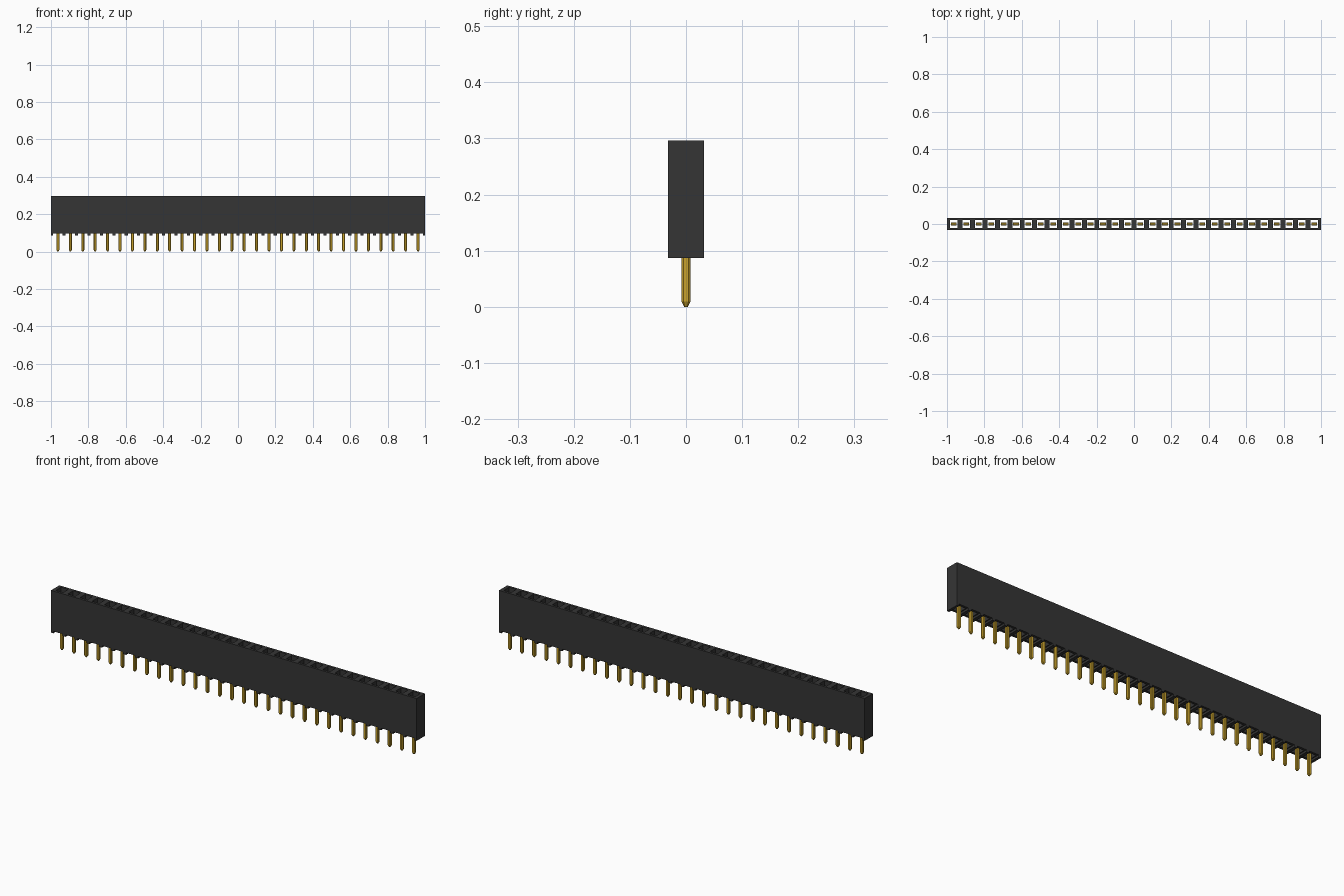
import bpy, bmesh, math
from mathutils import Matrix

cube = bpy.data.objects.get("Cube")
if cube:
    bpy.data.objects.remove(cube, do_unlink=True)

COUNT, PITCH = 30, 0.0664
HALF_Y, TOP, FLOOR, FOOT = 0.0325, 0.296, 0.097, 0.087
HOLE_X, HOLE_Y = 0.020, 0.021      # socket half sizes
NOTCH = 0.025                      # half width of the gap between feet
centres = [(i - (COUNT - 1) / 2) * PITCH for i in range(COUNT)]


def material(name, rgb, rough, metal=0.0):
    m = bpy.data.materials.new(name)
    m.use_nodes = True
    m.diffuse_color = (*rgb, 1)
    shader = next(n for n in m.node_tree.nodes if n.type == 'BSDF_PRINCIPLED')
    shader.inputs["Base Color"].default_value = (*rgb, 1)
    shader.inputs["Roughness"].default_value = rough
    shader.inputs["Metallic"].default_value = metal
    return m


black = material("black_plastic", (0.036, 0.036, 0.036), 0.6)
gold = material("gold_contact", (0.58, 0.36, 0.025), 0.4)


def to_mesh(bm, name, mat):
    bmesh.ops.recalc_face_normals(bm, faces=bm.faces)
    me = bpy.data.meshes.new(name)
    bm.to_mesh(me)
    bm.free()
    me.materials.append(mat)
    return me


def add(name, me, x=0.0):
    ob = bpy.data.objects.new(name, me)
    ob.location.x = x
    bpy.context.collection.objects.link(ob)
    return ob


def box(bm, x0, x1, y0, y1, z0, z1):
    mat = Matrix.Translation(((x0 + x1) / 2, (y0 + y1) / 2, (z0 + z1) / 2)) \
        @ Matrix.Diagonal((x1 - x0, y1 - y0, z1 - z0, 1))
    return bmesh.ops.create_cube(bm, size=1, matrix=mat)["verts"]


# Long side walls: comb-shaped outline with a notch under every pin
outline = [(1, TOP), (-1, TOP), (-1, FOOT)]
for x in centres:
    outline += [(x - NOTCH, FOOT), (x - NOTCH, FLOOR),
                (x + NOTCH, FLOOR), (x + NOTCH, FOOT)]
outline.append((1, FOOT))
for name, y0, y1 in (("front_wall", -HALF_Y, -HOLE_Y), ("back_wall", HOLE_Y, HALF_Y)):
    bm = bmesh.new()
    face = bm.faces.new([bm.verts.new((x, y0, z)) for x, z in outline])
    new = bmesh.ops.extrude_face_region(bm, geom=[face])["geom"]
    bmesh.ops.translate(bm, vec=(0, y1 - y0, 0),
                        verts=[v for v in new if isinstance(v, bmesh.types.BMVert)])
    bmesh.ops.triangulate(bm, faces=[f for f in bm.faces if len(f.verts) > 4])
    add(name, to_mesh(bm, name, black))

# Partitions between sockets, each with a narrow foot
bm = bmesh.new()
edges = [-1] + [x + s * HOLE_X for x in centres for s in (-1, 1)] + [1]
feet = [-1] + [x + s * NOTCH for x in centres for s in (-1, 1)] + [1]
for i in range(0, len(edges), 2):
    box(bm, edges[i], edges[i + 1], -HOLE_Y, HOLE_Y, FLOOR, TOP)
    box(bm, feet[i], feet[i + 1], -HOLE_Y, HOLE_Y, FOOT, FLOOR)
add("socket_partitions", to_mesh(bm, "socket_partitions", black))

# Contact: chamfered post with a tapered tip, carrying two spring blades
bm = bmesh.new()
R, C = 0.008, 0.0045
ring = [(R, -C), (R, C), (C, R), (-C, R), (-R, C), (-R, -C), (-C, -R), (C, -R)]
rows = [[bm.verts.new((x * s, y * s, z)) for x, y in ring]
        for z, s in ((0, 0.4), (0.009, 1), (0.15, 1))]
for a, b in zip(rows, rows[1:]):
    for i in range(8):
        j = (i + 1) % 8
        bm.faces.new((a[i], a[j], b[j], b[i]))
bm.faces.new(rows[0])
bm.faces.new(rows[-1])
box(bm, -0.015, 0.015, -0.009, 0.009, 0.145, 0.155)
for s in (-1, 1):
    y0, y1 = sorted((s * 0.005, s * 0.009))
    blade = box(bm, -0.015, 0.015, y0, y1, 0.155, 0.27)
    for v in blade:
        if v.co.z > 0.2:           # blades lean together and narrow upwards
            v.co.y -= s * 0.003
            v.co.x *= 0.8
contact = to_mesh(bm, "contact_pin", gold)
for i, x in enumerate(centres):
    add(f"contact_pin_{i + 1:02d}", contact, x)
